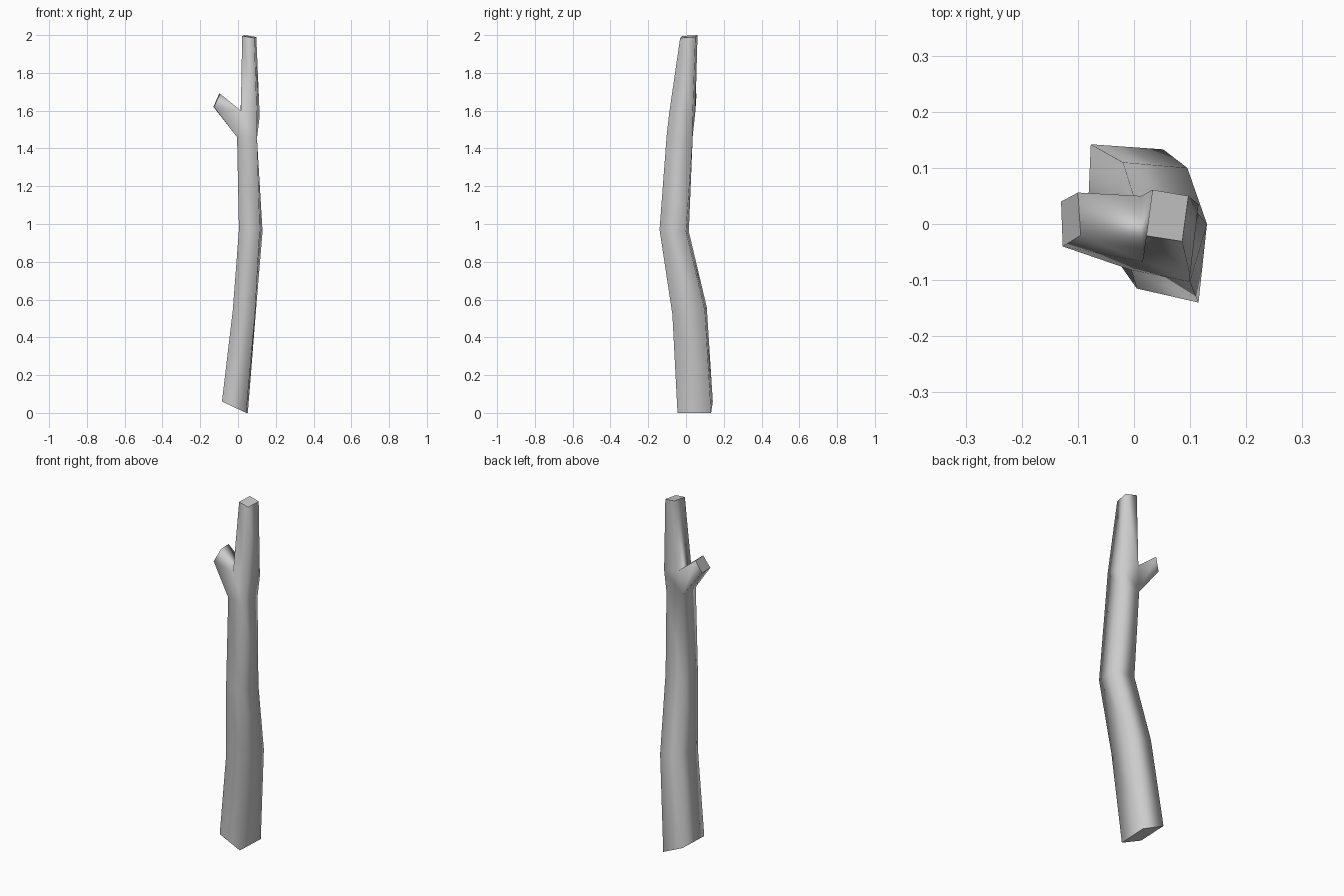
import bpy, bmesh

if "Cube" in bpy.data.objects:
    bpy.data.objects.remove(bpy.data.objects["Cube"])

# Trunk cross-sections from bottom to top: back-left, back-right, front-right, front-left
RINGS = [
    [(-.077, .142, .06), (.052, .133, 0), (.043, -.045, 0), (-.085, -.045, .06)],
    [(-.02, .11, .56), (.095, .10, .54), (.09, -.072, .52), (-.028, -.068, .54)],
    [(.01, .015, .96), (.13, .0, .96), (.115, -.14, .97), (.005, -.115, .97)],
    [(-.005, .035, 1.46), (.10, .035, 1.45), (.10, -.103, 1.46), (-.005, -.082, 1.46)],
    [(.013, .05, 1.60), (.115, .035, 1.57), (.10, -.09, 1.58), (.015, -.067, 1.60)],
    [(.033, .061, 2.0), (.097, .05, 1.99), (.086, -.031, 1.985), (.022, -.021, 1.995)],
]
# End of the side stub, in the order of the trunk opening it grows from
STUB = [(-.13, .04, 1.62), (-.10, .056, 1.69), (-.095, -.02, 1.69), (-.127, -.04, 1.62)]

bm = bmesh.new()


def bridge(a, b, skip=None):
    """Join two four-sided loops with smooth faces."""
    for i in range(4):
        if i != skip:
            j = (i + 1) % 4
            bm.faces.new((a[i], a[j], b[j], b[i])).smooth = True


def cap(loop):
    """Close a cut end with a flat, sharp-edged face."""
    face = bm.faces.new(loop)
    for edge in face.edges:
        edge.smooth = False


# Trunk, with the left side left open at the fork
rings = [[bm.verts.new(p) for p in ring] for ring in RINGS]
for k in range(5):
    bridge(rings[k], rings[k + 1], skip=3 if k == 3 else None)

# Side stub growing out of the opening
low, high = rings[3], rings[4]
stub = [bm.verts.new(p) for p in STUB]
bridge([low[0], high[0], high[3], low[3]], stub)

# Cut ends
for loop in (rings[0], rings[-1], stub):
    cap(loop)

bmesh.ops.recalc_face_normals(bm, faces=bm.faces)
mesh = bpy.data.meshes.new("branch")
bm.to_mesh(mesh)
bm.free()
bpy.context.collection.objects.link(bpy.data.objects.new("branch", mesh))
